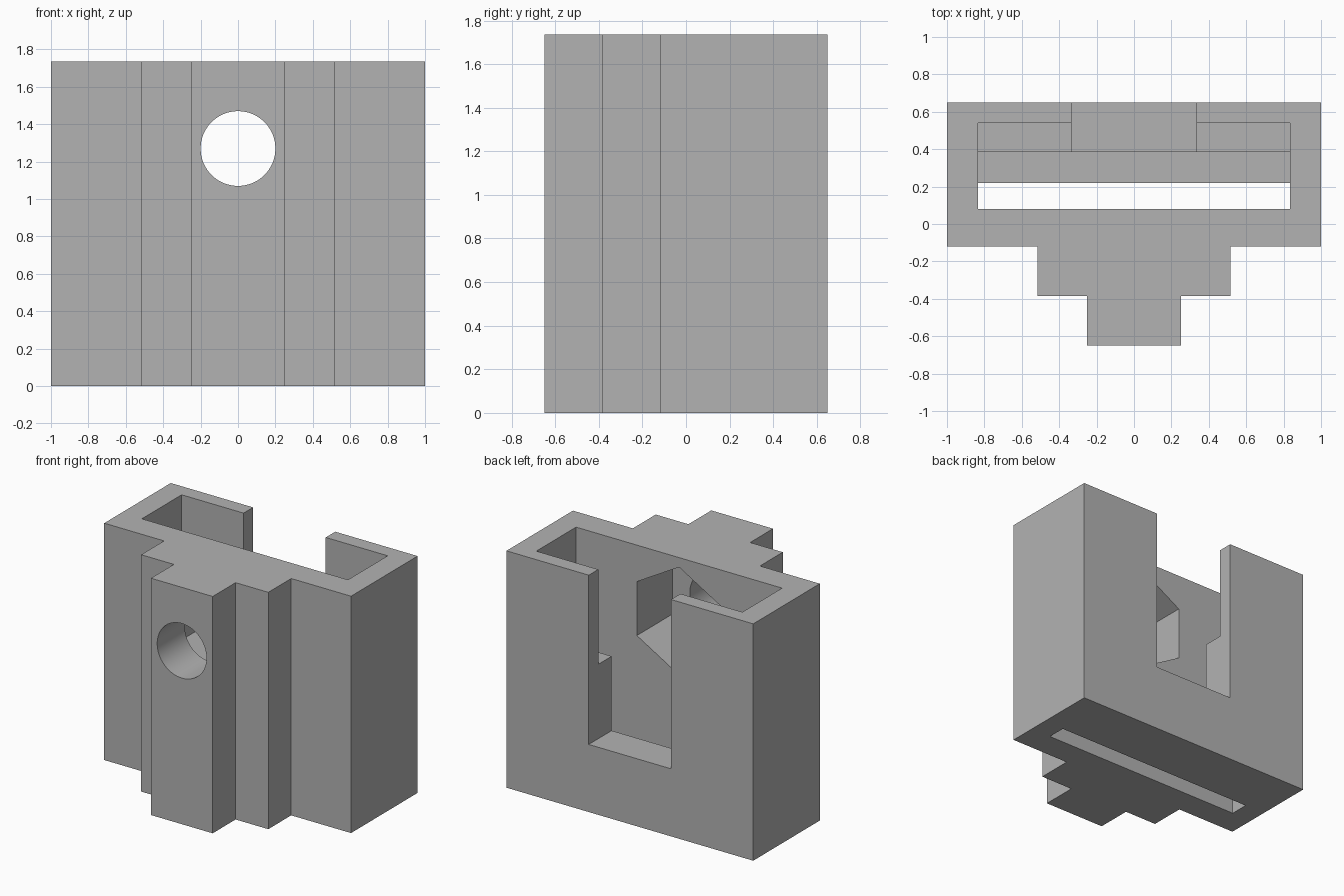
import bpy, bmesh
from math import sin, cos, pi, radians
from mathutils import Vector

cube = bpy.data.objects.get("Cube")
if cube:
    bpy.data.objects.remove(cube, do_unlink=True)

HEIGHT = 1.735
BOLT_Z = 1.27

grey = bpy.data.materials.new("plain grey")
grey.use_nodes = True
colour = (0.45, 0.45, 0.45, 1)
grey.diffuse_color = colour
grey.node_tree.nodes["Principled BSDF"].inputs["Base Color"].default_value = colour


def prism(name, points, offset):
    """Extrude a closed loop of 3D points along an offset vector."""
    bm = bmesh.new()
    face = bm.faces.new([bm.verts.new(p) for p in points])
    ext = bmesh.ops.extrude_face_region(bm, geom=[face])
    moved = [g for g in ext["geom"] if isinstance(g, bmesh.types.BMVert)]
    bmesh.ops.translate(bm, verts=moved, vec=Vector(offset))
    bmesh.ops.recalc_face_normals(bm, faces=bm.faces)
    mesh = bpy.data.meshes.new(name)
    bm.to_mesh(mesh)
    bm.free()
    mesh.materials.append(grey)
    obj = bpy.data.objects.new(name, mesh)
    bpy.context.collection.objects.link(obj)
    return obj


def ring(radius, sides, y):
    """Regular polygon facing along y, with a corner at the top."""
    return [(radius * sin(2 * pi * i / sides), y,
             BOLT_Z + radius * cos(2 * pi * i / sides)) for i in range(sides)]


# Stepped body: half outline mirrored across x
half = [(0.25, -0.65), (0.25, -0.385), (0.515, -0.385),
        (0.515, -0.12), (1, -0.12), (1, 0.65)]
outline = half + [(-x, y) for x, y in reversed(half)]
body = prism("holder_body", [(x, y, 0) for x, y in outline], (0, 0, HEIGHT))

# Stepped pocket with a narrow slot through the floor
pocket = [(0.08, -0.1), (0.22, -0.1), (0.22, 0.165), (0.385, 0.165),
          (0.385, 1.04), (0.54, 1.04), (0.54, 1.9), (0.08, 1.9)]
# Window in the back wall, open at the top
window = [(-0.333, 0.495), (0.333, 0.495), (0.333, 1.95), (-0.333, 1.95)]

cutters = [
    prism("pocket_cutter", [(-0.835, y, z) for y, z in pocket], (1.67, 0, 0)),
    prism("window_cutter", [(x, 0.3, z) for x, z in window], (0, 0.5, 0)),
    prism("nut_recess_cutter", ring(0.395, 6, -0.33), (0, 0.53, 0)),
    prism("bolt_hole_cutter", ring(0.2, 64, -0.8), (0, 0.8, 0)),
]
for cutter in cutters:
    cutter.hide_render = True
    mod = body.modifiers.new(cutter.name, "BOOLEAN")
    mod.operation = "DIFFERENCE"
    mod.solver = "EXACT"
    mod.object = cutter

# Bake the cuts and discard the cutters
bpy.context.view_layer.update()
graph = bpy.context.evaluated_depsgraph_get()
baked = bpy.data.meshes.new_from_object(body.evaluated_get(graph))
body.modifiers.clear()
body.data = baked
body.data.name = "holder_body"
for cutter in cutters:
    bpy.data.objects.remove(cutter, do_unlink=True)

# Smooth the round hole, keep every other edge sharp
bpy.ops.object.select_all(action="DESELECT")
body.select_set(True)
bpy.context.view_layer.objects.active = body
bpy.ops.object.shade_smooth_by_angle(angle=radians(30))
